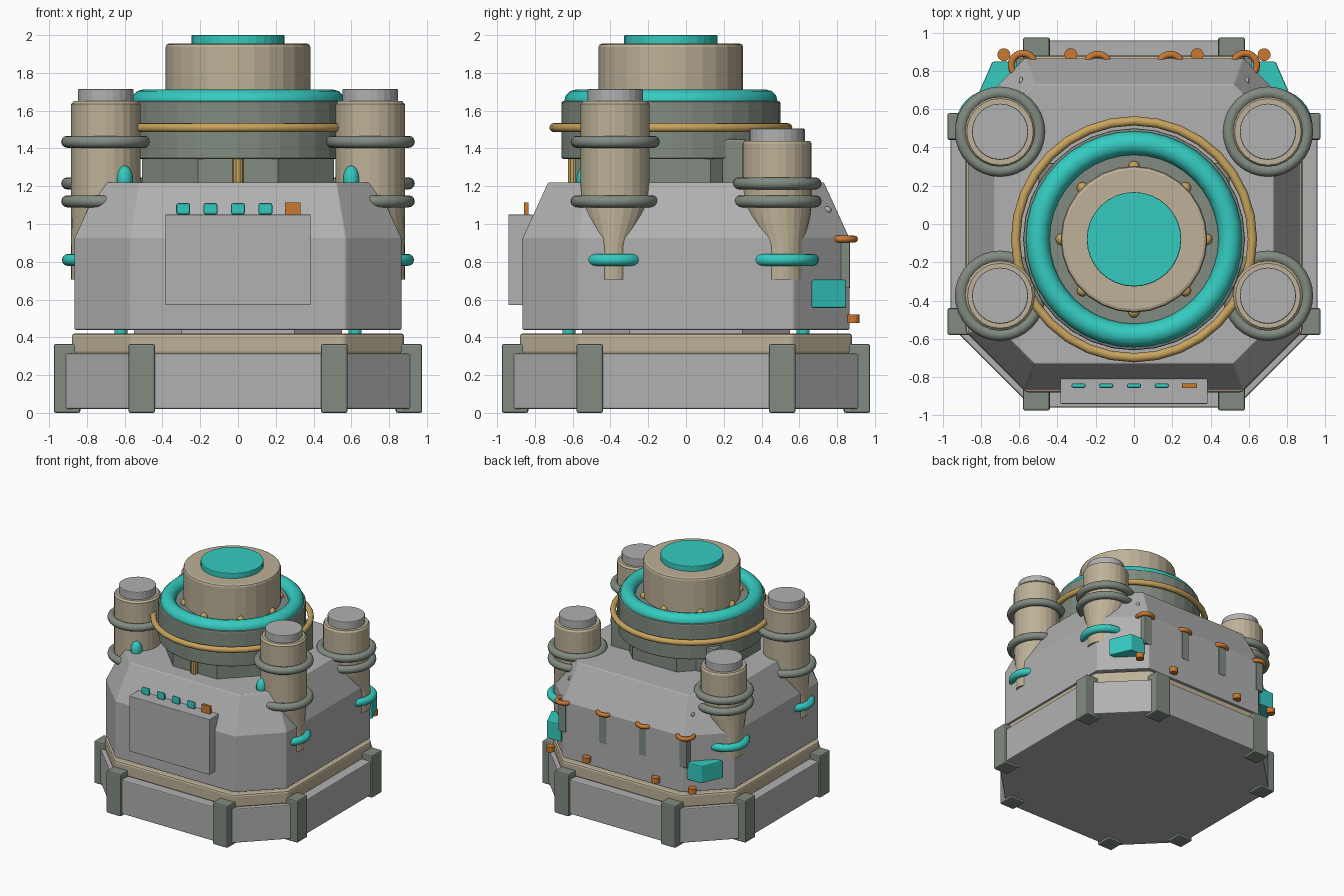
import bpy, bmesh, math
from mathutils import Matrix

if "Cube" in bpy.data.objects:
    bpy.data.objects.remove(bpy.data.objects["Cube"])


def material(name, rgb):
    m = bpy.data.materials.new(name)
    m.diffuse_color = (*rgb, 1)
    m.use_nodes = True
    m.node_tree.nodes["Principled BSDF"].inputs["Base Color"].default_value = m.diffuse_color
    return m


GRAY = material("light gray", (0.44, 0.44, 0.44))
TAN = material("tan", (0.51, 0.44, 0.31))
GREEN = material("gray green", (0.22, 0.26, 0.22))
TEAL = material("teal", (0.035, 0.60, 0.53))
GOLD = material("gold", (0.58, 0.37, 0.11))
ORANGE = material("orange", (0.58, 0.19, 0.03))


def loft(name, rings, mat, bevel=0):
    """Skin a stack of closed point rings and cap both ends."""
    bm = bmesh.new()
    rows = [[bm.verts.new(p) for p in ring] for ring in rings]
    n = len(rows[0])
    for a, b in zip(rows, rows[1:]):
        for i in range(n):
            j = (i + 1) % n
            bm.faces.new((a[i], a[j], b[j], b[i]))
    bm.faces.new(rows[0])
    bm.faces.new(rows[-1])
    bmesh.ops.recalc_face_normals(bm, faces=bm.faces)
    me = bpy.data.meshes.new(name)
    bm.to_mesh(me)
    bm.free()
    ob = bpy.data.objects.new(name, me)
    bpy.context.collection.objects.link(ob)
    me.materials.append(mat)
    if bevel:
        mod = ob.modifiers.new("bevel", 'BEVEL')
        mod.width = bevel
        mod.segments = 2
        mod.limit_method = 'ANGLE'
        mod.angle_limit = math.radians(35)
    return ob


def octagon(half, v, z):
    return [(v, -half, z), (half, -v, z), (half, v, z), (v, half, z),
            (-v, half, z), (-half, v, z), (-half, -v, z), (-v, -half, z)]


def circle(x, y, z, r, n=24, turn=0.0):
    return [(x + r * math.cos(turn + 2 * math.pi * i / n),
             y + r * math.sin(turn + 2 * math.pi * i / n), z) for i in range(n)]


def cylinder(name, x, y, z0, z1, r, mat, n=24, bevel=0, turn=0.0):
    return loft(name, [circle(x, y, z0, r, n, turn), circle(x, y, z1, r, n, turn)], mat, bevel)


def box(name, x0, x1, y0, y1, z0, z1, mat, bevel=0):
    return loft(name, [[(x0, y0, z), (x1, y0, z), (x1, y1, z), (x0, y1, z)]
                       for z in (z0, z1)], mat, bevel)


def finish(name, mat):
    ob = bpy.context.object
    ob.name = name
    ob.data.materials.append(mat)
    bpy.ops.object.shade_smooth()
    return ob


def torus(name, x, y, z, outer, minor, mat, n=32):
    bpy.ops.mesh.primitive_torus_add(location=(x, y, z), major_radius=outer - minor,
                                     minor_radius=minor, major_segments=n, minor_segments=12)
    return finish(name, mat)


def ball(name, x, y, z, sx, sy, sz, mat):
    bpy.ops.mesh.primitive_uv_sphere_add(segments=12, ring_count=8, radius=1, location=(x, y, z))
    bpy.context.object.scale = (sx, sy, sz)
    return finish(name, mat)


# Base slab, trim and main body
loft("base_slab", [octagon(0.96, 0.53, 0.02), octagon(0.96, 0.53, 0.315)], GRAY, 0.008)
loft("base_trim", [octagon(0.88, 0.565, 0.31), octagon(0.88, 0.565, 0.42)], TAN, 0.015)
loft("body_core", [octagon(0.55, 0.3, 0.4), octagon(0.55, 0.3, 0.46)], GRAY)
loft("body", [octagon(0.865, 0.57, 0.44), octagon(0.865, 0.57, 0.925),
              octagon(0.73, 0.52, 1.22)], GRAY, 0.006)

# Feet at the base corners
for sx in (-1, 1):
    for sy in (-1, 1):
        for cx, cy in ((0.51, 0.905), (0.905, 0.51)):
            x, y = sx * cx, sy * cy
            box("foot", x - 0.07, x + 0.07, y - 0.07, y + 0.07, 0, 0.365, GREEN, 0.01)
        cylinder("spacer", sx * 0.62, sy * 0.62, 0.41, 0.45, 0.035, TEAL, 12)

# Central turret
TY = -0.08
cylinder("turret_neck", 0, TY, 1.2, 1.36, 0.55, GREEN, 8, turn=math.pi / 8)
cylinder("turret_drum", 0, TY, 1.345, 1.65, 0.58, GREEN, 32, 0.01)
torus("turret_gold_ring", 0, TY, 1.51, 0.643, 0.024, GOLD)
torus("turret_teal_ring", 0, TY, 1.65, 0.565, 0.062, TEAL, 40)
cylinder("turret_cap", 0, TY, 1.6, 1.955, 0.383, TAN, 28, 0.018)
cylinder("turret_lens", 0, TY, 1.94, 2.0, 0.247, TEAL, 32, 0.006)
for i in range(8):
    a = i * math.pi / 4
    ball("turret_stud", 0.38 * math.cos(a), TY + 0.38 * math.sin(a), 1.66, 0.03, 0.03, 0.03, GOLD)
cylinder("neck_rod", 0, TY - 0.515, 1.2, 1.36, 0.03, GOLD, 10)

for s in (-1, 1):
    # Side towers: round top, lower leg leaning against the body wall
    for label, y, top, ring_zs, leg_y, leg_r, loop_r in (
            ("front", -0.375, 1.65, (1.435, 1.12), -0.383, 0.08, 0.167),
            ("rear", 0.482, 1.44, (1.215, 1.12), 0.513, 0.112, 0.19)):
        rings = []
        for z, t in ((0.705, 0), (0.88, 0), (0.94, 0.28), (1.04, 0.8), (1.1, 1),
                     (top - 0.015, 1), (top, 0.87)):
            r = leg_r + (0.183 - leg_r) * t
            tt = 1 if z > 1.1 else t
            rc = leg_r + (0.183 - leg_r) * tt
            rings.append(circle(s * (0.883 - rc), leg_y + (y - leg_y) * tt, z, r))
        loft(label + "_tower", rings, TAN)
        cylinder(label + "_tower_cap", s * 0.70, y, top - 0.01, top + 0.065, 0.147, GRAY, 24, 0.006)
        for z in ring_zs:
            torus(label + "_tower_ring", s * 0.70, y, z, 0.236, 0.032, GREEN)
        torus(label + "_leg_ring", s * (0.932 - loop_r), leg_y, 0.81, loop_r, 0.032, TEAL)

    # Turret side brackets
    box("turret_bracket", min(s * 0.3, s * 0.5), max(s * 0.3, s * 0.5), 0.19, 0.32,
        1.2, 1.45, GREEN, 0.012)

    # Teal bumps on the front bevels, gray bumps on the rear
    ball("large_bump", s * 0.6, -0.53, 1.235, 0.045, 0.05, 0.075, TEAL)
    ball("small_bump", s * 0.645, -0.635, 1.12, 0.018, 0.018, 0.022, TEAL)
    for dx in (0, 0.03):
        ball("rear_bump", s * (0.56 + dx), 0.745, 1.075, 0.012, 0.025, 0.018, GRAY)

    # Rear corner wedge boxes
    pts = [(s * 0.6, 0.848), (s * 0.74, 0.848), (s * 0.82, 0.665), (s * 0.68, 0.665)]
    loft("corner_box", [[(px, py, z) for px, py in pts] for z in (0.555, 0.705)], TEAL, 0.008)

    # Rear hose loops, vent bars and pegs
    for x in (0.19, 0.58):
        torus("hose_loop", s * x, 0.825 if x < 0.5 else 0.83, 0.92,
              0.08, 0.018, ORANGE, 20)
        box("vent_bar", s * x - 0.035, s * x + 0.035, 0.8, 0.868, 0.66, 0.92, GREEN, 0.004)
    for x in (0.33, 0.68):
        cylinder("rear_peg", s * x, 0.885, 0.475, 0.52, 0.034, ORANGE, 14)

# Front control panel with buttons
box("control_panel", -0.385, 0.385, -0.94, -0.81, 0.57, 1.05, GRAY, 0.004)
for i in range(4):
    x = -0.29 + 0.145 * i
    box("button", x - 0.037, x + 0.037, -0.857, -0.833, 1.05, 1.11, TEAL, 0.01)
box("main_button", 0.25, 0.33, -0.857, -0.833, 1.045, 1.115, ORANGE)
